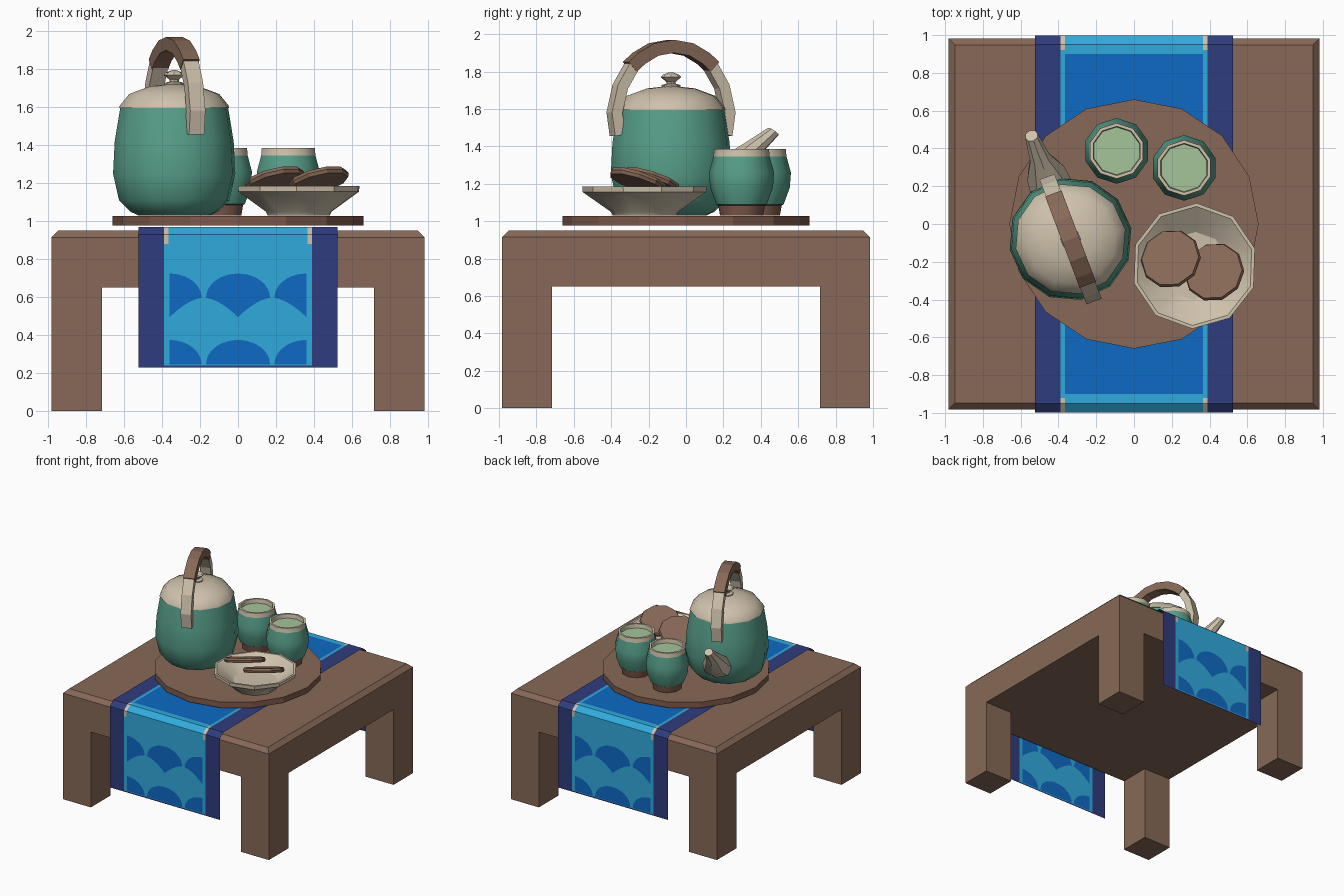
import bpy, bmesh, math
from mathutils import Vector, Matrix

if "Cube" in bpy.data.objects:
    bpy.data.objects.remove(bpy.data.objects["Cube"])


def material(name, r, g, b):
    m = bpy.data.materials.new(name)
    lin = lambda c: ((c / 255 + 0.055) / 1.055) ** 2.4
    m.diffuse_color = (lin(r), lin(g), lin(b), 1)
    m.use_nodes = True
    m.node_tree.nodes["Principled BSDF"].inputs["Base Color"].default_value = m.diffuse_color
    return m


WOOD = material("wood brown", 135, 105, 87)
CLAY = material("clay brown", 127, 90, 75)
TEAL = material("teal glaze", 88, 160, 139)
CREAM = material("cream glaze", 207, 194, 172)
TEA = material("green tea", 165, 196, 154)
NAVY = material("navy cloth", 47, 60, 126)
SKY = material("light blue cloth", 48, 170, 220)
BLUE = material("mid blue cloth", 14, 106, 197)


def finish(name, bm, mats, smooth=None, normals=True):
    if normals:
        bmesh.ops.recalc_face_normals(bm, faces=bm.faces)
    me = bpy.data.meshes.new(name)
    bm.to_mesh(me)
    bm.free()
    for m in mats:
        me.materials.append(m)
    ob = bpy.data.objects.new(name, me)
    bpy.context.collection.objects.link(ob)
    if smooth:
        bpy.ops.object.select_all(action='DESELECT')
        ob.select_set(True)
        bpy.context.view_layer.objects.active = ob
        bpy.ops.object.shade_smooth_by_angle(angle=math.radians(smooth))
    return ob


def skin(bm, rings, mats, caps=True):
    """Bridge rings of points; mats gives the slot of each band."""
    vs = [[bm.verts.new(p) for p in ring] for ring in rings]
    n = len(vs[0])
    for k in range(len(vs) - 1):
        for i in range(n):
            j = (i + 1) % n
            f = bm.faces.new((vs[k][i], vs[k][j], vs[k + 1][j], vs[k + 1][i]))
            f.material_index = mats[k]
    if caps:
        bm.faces.new(vs[0][::-1]).material_index = mats[0]
        bm.faces.new(vs[-1]).material_index = mats[-1]


def lathe(name, profile, centre, sides, mats, bands=None, phase=0, smooth=None):
    bm = bmesh.new()
    rings = []
    for r, z in profile:
        angles = [math.radians(phase) + math.tau * i / sides for i in range(sides)]
        rings.append([(centre[0] + r * math.cos(a), centre[1] + r * math.sin(a), z)
                      for a in angles])
    skin(bm, rings, bands or [0] * (len(profile) - 1))
    return finish(name, bm, mats, smooth)


def box(name, centre, size, mat, bevel_top=0):
    bm = bmesh.new()
    bmesh.ops.create_cube(bm, size=1, matrix=Matrix.Translation(centre) @ Matrix.Diagonal((*size, 1)))
    if bevel_top:
        edges = [e for e in bm.edges if all(v.co.z > centre[2] for v in e.verts)]
        bmesh.ops.bevel(bm, geom=edges, offset=bevel_top, segments=1, affect='EDGES')
    return finish(name, bm, [mat])


# Table: thick top with chamfered rim, four square legs
box("table_top", (0, 0, 0.80), (1.966, 1.966, 0.30), WOOD, 0.035)
for sx in (-1, 1):
    for sy in (-1, 1):
        box("table_leg", (sx * 0.85, sy * 0.85, 0.325), (0.266, 0.266, 0.65), WOOD)

# Cloth runner: one thin sheet over the table, coloured by column and row
half = [(0.998, 0.23), (0.998, 0.24), (0.998, 0.88), (0.998, 0.93), (0.95, 0.968),
        (0.92, 0.968), (0.9, 0.968)]
path = [(-y, z) for y, z in half] + half[::-1]
cols = [-0.525, -0.39, -0.365, 0.365, 0.39, 0.525]
bm = bmesh.new()
grid = [[bm.verts.new((x, y, z)) for x in cols] for y, z in path]
last = len(path) - 2
for r in range(last + 1):
    k = min(r, last - r)
    for c in range(5):
        f = bm.faces.new((grid[r][c], grid[r][c + 1], grid[r + 1][c + 1], grid[r + 1][c]))
        if c in (0, 4) or k == 0:
            f.material_index = 0
        elif c in (1, 3):
            f.material_index = 3 if k in (2, 3, 4) else 1
        else:
            f.material_index = 2 if k == 6 else 1
finish("cloth_runner", bm, [NAVY, SKY, BLUE, CREAM], normals=False)

# Fan pattern on both sides of the hanging ends
bm = bmesh.new()
R = 0.168
for y in (-1, -0.996, 0.996, 1):
    for cx in (-0.36, 0, 0.36):
        for z0, low in ((0.595, 0), (0.245, 0.245)):
            prev = None
            for i in range(21):
                t = -math.cos(math.pi * i / 20)
                x = cx + R * t
                if abs(x) > 0.362:
                    continue
                top = z0 + 0.127 * math.sqrt(max(0, 1 - t * t)) + 0.002
                bot = max(low, z0 - 0.1 * (1 - abs(t)) ** 1.6)
                pair = (bm.verts.new((x, y, bot)), bm.verts.new((x, y, top)))
                if prev:
                    bm.faces.new((prev[0], pair[0], pair[1], prev[1]))
                prev = pair
finish("fan_pattern", bm, [BLUE], normals=False)

# Round tray
lathe("tray", [(0.66, 0.977), (0.66, 1.027)], (0, 0), 16, [WOOD, CLAY], [1])
bpy.data.objects["tray"].data.polygons[-1].material_index = 0

# Teapot body, lid and knob
POT = Vector((-0.336, -0.08, 0))
lathe("teapot_body", [(0.19, 1.03), (0.235, 1.05), (0.295, 1.11), (0.327, 1.25),
                      (0.318, 1.42), (0.288, 1.60)], POT, 12, [TEAL], phase=10, smooth=40)
lathe("teapot_lid", [(0.295, 1.595), (0.29, 1.61), (0.24, 1.67), (0.13, 1.71), (0.02, 1.722)],
      POT, 12, [CREAM], phase=10, smooth=40)
lathe("lid_knob", [(0.05, 1.71), (0.05, 1.728), (0.025, 1.735), (0.025, 1.745),
                   (0.055, 1.77), (0.045, 1.782), (0.012, 1.795)], POT, 8, [CREAM])

# Handle: arch of square section, cream ends and a wooden grip
D = Vector((0.353, -0.935, 0)).normalized()
SIDE = Vector((-D.y, D.x, 0))
UP = Vector((0, 0, 1))


def arch(name, pts, width, thick, mat):
    bm = bmesh.new()
    rings = []
    for i, (s, z) in enumerate(pts):
        a, b = pts[max(i - 1, 0)], pts[min(i + 1, len(pts) - 1)]
        t = Vector((b[0] - a[0], b[1] - a[1])).normalized()
        out = D * -t.y + UP * t.x
        p = POT + D * s + UP * z
        rings.append([p + SIDE * (u * width / 2) + out * (v * thick / 2)
                      for u, v in ((-1, -1), (1, -1), (1, 1), (-1, 1))])
    skin(bm, rings, [0] * (len(pts) - 1))
    finish(name, bm, [mat])


for s in (-1, 1):
    arch("handle_end", [(s * 0.305, 1.46), (s * 0.323, 1.58), (s * 0.29, 1.72),
                        (s * 0.215, 1.845)], 0.085, 0.06, CREAM)
arch("handle_grip", [(-0.235, 1.825), (-0.185, 1.87), (-0.10, 1.918), (0, 1.935),
                     (0.10, 1.918), (0.185, 1.87), (0.235, 1.825)], 0.092, 0.07, WOOD)

# Spout: tapering tube pointing away from the front
bm = bmesh.new()
rings = []
for s, z, r, lean in ((0.24, 1.20, 0.12, 0.4), (0.37, 1.28, 0.105, 0.6),
                      (0.46, 1.38, 0.055, 0.75), (0.585, 1.48, 0.035, 0.6)):
    axis = UP * math.cos(lean) - D * math.sin(lean)
    v = axis.cross(SIDE)
    p = POT - D * s + UP * z
    rings.append([p + (SIDE * math.cos(a) + v * math.sin(a)) * r
                  for a in (math.tau * i / 8 for i in range(8))])
skin(bm, rings, [0, 0, 0])
finish("teapot_spout", bm, [CREAM], 40)

# Tea cups with clay foot, cream rim and tea inside
for c in ((-0.092, 0.387), (0.265, 0.297)):
    lathe("tea_cup", [(0.115, 1.03), (0.125, 1.085), (0.135, 1.09), (0.168, 1.18),
                      (0.174, 1.26), (0.150, 1.347), (0.147, 1.385), (0.13, 1.385),
                      (0.126, 1.35), (0.12, 1.35)],
          c, 10, [CLAY, TEAL, CREAM, TEA], [0, 0, 1, 1, 1, 2, 2, 2, 3], 18, 40)

# Shallow plate
lathe("plate", [(0.17, 1.03), (0.18, 1.05), (0.33, 1.155), (0.333, 1.185), (0.315, 1.185),
                (0.18, 1.085), (0.06, 1.08)], (0.32, -0.222), 10, [CREAM], phase=16, smooth=35)

# Biscuits leaning on the plate
for p in ((0.195, -0.185, 1.215), (0.425, -0.255, 1.215)):
    ob = lathe("biscuit", [(0.155, -0.018), (0.163, 0), (0.155, 0.018)], (0, 0), 10, [WOOD])
    tilt = UP.rotation_difference(Vector((-0.22, 0.3, 0.92)).normalized())
    ob.matrix_world = Matrix.Translation(p) @ tilt.to_matrix().to_4x4()
